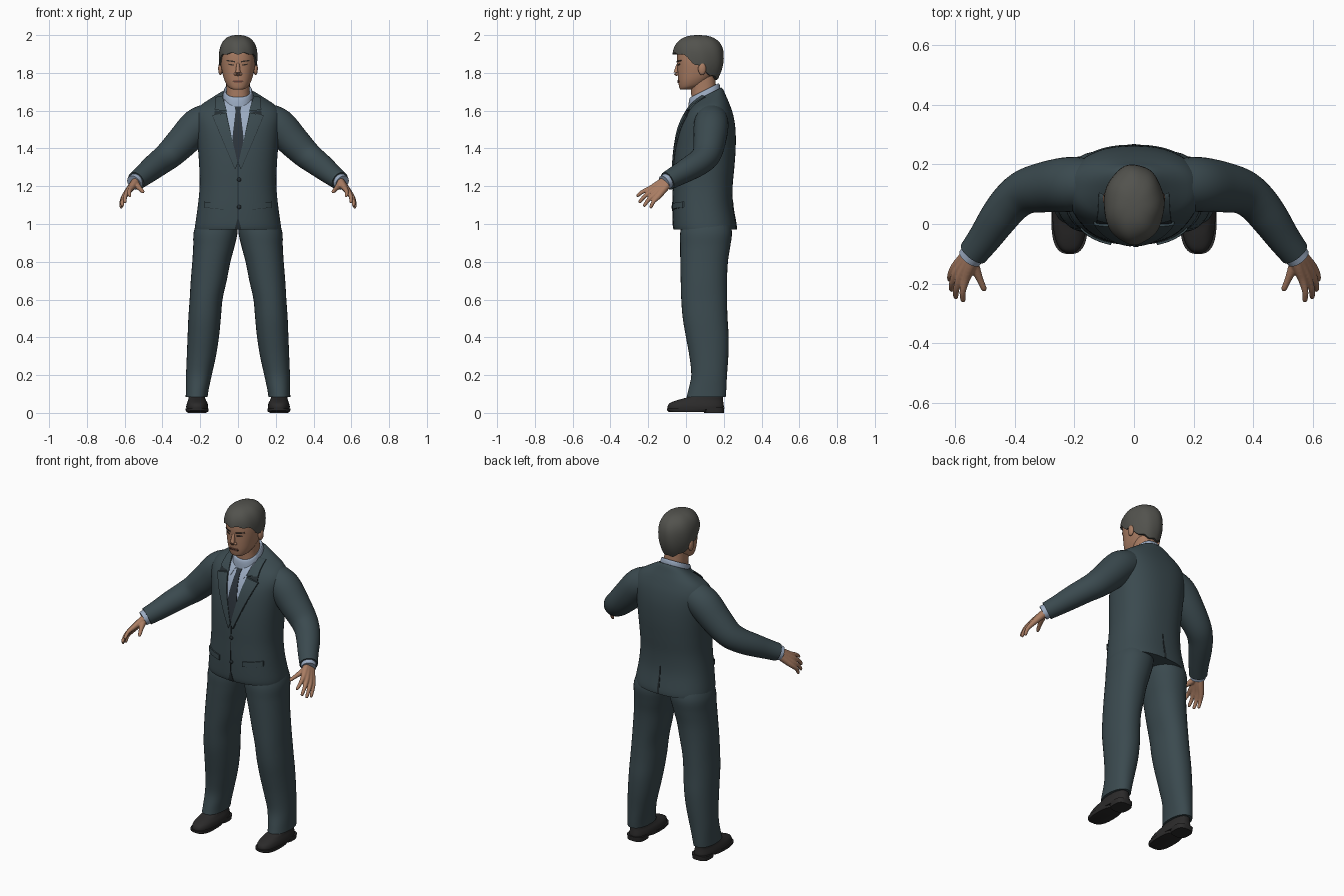
import bpy, bmesh, math
from mathutils import Vector
from mathutils.bvhtree import BVHTree

if "Cube" in bpy.data.objects:
    bpy.data.objects.remove(bpy.data.objects["Cube"])


def material(name, r, g, b):
    m = bpy.data.materials.new(name)
    m.diffuse_color = (r, g, b, 1)
    m.use_nodes = True
    m.node_tree.nodes["Principled BSDF"].inputs["Base Color"].default_value = m.diffuse_color
    return m


SUIT = material("slate_suit", .043, .068, .078)
SEAM = material("dark_seam", .018, .026, .03)
SHIRT = material("blue_shirt", .33, .41, .54)
TIE = material("dark_tie", .026, .035, .045)
SKIN = material("skin", .40, .205, .125)
LIP = material("lips", .27, .11, .075)
HAIR = material("grey_hair", .085, .085, .075)
DARK = material("eye_dark", .035, .025, .02)
SHOE = material("black_shoe", .024, .023, .023)


def finish(name, bm, mat, angle=45):
    bmesh.ops.recalc_face_normals(bm, faces=bm.faces)
    me = bpy.data.meshes.new(name)
    bm.to_mesh(me)
    bm.free()
    me.materials.append(mat)
    ob = bpy.data.objects.new(name, me)
    bpy.context.collection.objects.link(ob)
    bpy.ops.object.select_all(action='DESELECT')
    ob.select_set(True)
    bpy.context.view_layer.objects.active = ob
    bpy.ops.object.shade_smooth_by_angle(angle=math.radians(angle))
    return ob


def spline(rows, n=4):
    """Smooth curve through rows of numbers."""
    out = []
    for i in range(len(rows) - 1):
        a, b, c, d = (rows[min(max(i + k, 0), len(rows) - 1)] for k in (-1, 0, 1, 2))
        for j in range(n):
            t = j / n
            out.append([.5 * (2 * q + (r - p) * t + (2 * p - 5 * q + 4 * r - s) * t * t
                              + (3 * q - p - 3 * r + s) * t ** 3)
                        for p, q, r, s in zip(a, b, c, d)])
    return out + [list(rows[-1])]


def skin_rings(bm, rings):
    vs = [[bm.verts.new(p) for p in ring] for ring in rings]
    n = len(vs[0])
    for a, b in zip(vs, vs[1:]):
        for i in range(n):
            bm.faces.new((a[i], a[(i + 1) % n], b[(i + 1) % n], b[i]))
    bm.faces.new(vs[0])
    bm.faces.new(vs[-1])


def stack(name, rows, mat, s=1, exp=2.3, seg=36, n=4):
    """Upright form; rows are z, centre x, half width, front y, back y, tilt."""
    rings = []
    for z, cx, rx, yf, yb, tilt in spline(rows, n):
        ring = []
        for i in range(seg):
            a = 2 * math.pi * i / seg
            c, d = (math.copysign(abs(f(a)) ** (2 / exp), f(a)) for f in (math.cos, math.sin))
            dy = d * (yb - yf) / 2
            ring.append((s * (cx + rx * c), (yf + yb) / 2 + dy, z + tilt * dy))
        rings.append(ring)
    bm = bmesh.new()
    skin_rings(bm, rings)
    return finish(name, bm, mat)


def tube_rings(pts, s=1, seg=20, n=4):
    """Round sections along a path of x, y, z, radius."""
    rows = spline(pts, n)
    rings = []
    for i, row in enumerate(rows):
        t = Vector(rows[min(i + 1, len(rows) - 1)][:3]) - Vector(rows[max(i - 1, 0)][:3])
        u = t.cross(Vector((0, 0, 1))).normalized()
        v = u.cross(t).normalized()
        ring = []
        for k in range(seg):
            a = 2 * math.pi * k / seg
            p = Vector(row[:3]) + (u * math.cos(a) + v * math.sin(a)) * row[3]
            ring.append((s * p.x, p.y, p.z))
        rings.append(ring)
    return rings


def tube(name, pts, mat, s=1, **kw):
    bm = bmesh.new()
    skin_rings(bm, tube_rings(pts, s, **kw))
    return finish(name, bm, mat)


def ball(name, loc, size, mat):
    bm = bmesh.new()
    bmesh.ops.create_uvsphere(bm, u_segments=16, v_segments=10, radius=1)
    bmesh.ops.scale(bm, vec=size, verts=bm.verts)
    bmesh.ops.translate(bm, vec=loc, verts=bm.verts)
    return finish(name, bm, mat)


def tree(ob):
    return BVHTree.FromPolygons([v.co for v in ob.data.vertices],
                                [p.vertices[:] for p in ob.data.polygons])


def plate(name, surf, quads, mat, off, s=1, side=-1, n=8):
    """Thin plates laid on a surface; each quad is four x, z corners."""
    bm = bmesh.new()
    for quad in quads:
        a, b, c, d = (Vector((s * x, z)) for x, z in quad)
        grid = []
        for i in range(n + 1):
            row = []
            for j in range(n + 1):
                p = a.lerp(b, i / n).lerp(d.lerp(c, i / n), j / n)
                o = Vector((p.x, side * 2, p.y))
                loc, nor, _, _ = surf.ray_cast(o, Vector((0, -side, 0)))
                if loc is None:
                    loc, nor, _, _ = surf.find_nearest(Vector((p.x, side * .1, p.y)))
                row.append(bm.verts.new(loc + nor * off))
            grid.append(row)
        for i in range(n):
            for j in range(n):
                bm.faces.new((grid[i][j], grid[i + 1][j], grid[i + 1][j + 1], grid[i][j + 1]))
    rim = [e for e in bm.edges if e.is_boundary]
    new = bmesh.ops.extrude_edge_only(bm, edges=rim)["geom"]
    for v in new:
        if isinstance(v, bmesh.types.BMVert):
            v.co.y -= side * off * 1.1
    return finish(name, bm, mat)


# Jacket body
jacket = stack("jacket", [
    (.97, 0, .228, -.062, .266, 0), (1.0, 0, .226, -.068, .265, 0), (1.1, 0, .212, -.07, .248, 0),
    (1.2, 0, .203, -.068, .247, 0), (1.3, 0, .205, -.066, .256, 0), (1.4, 0, .212, -.058, .263, 0),
    (1.5, 0, .222, -.04, .262, 0), (1.57, 0, .228, -.015, .25, .05), (1.62, 0, .205, .008, .23, .15),
    (1.655, 0, .15, .025, .21, .3), (1.675, 0, .108, .033, .197, .45),
    (1.685, 0, .085, .038, .187, .5)], SUIT, seg=64, exp=2.35)
front = tree(jacket)

# Shirt front, tie, lapels and pockets
plate("shirt_front", front, [[(-.075, 1.66), (.075, 1.66), (.006, 1.33), (-.006, 1.33)]], SHIRT, .003, n=12)
plate("tie", front, [[(-.022, 1.642), (.022, 1.642), (.013, 1.595), (-.013, 1.595)],
                     [(-.013, 1.595), (.013, 1.595), (.03, 1.45), (-.03, 1.45)],
                     [(-.03, 1.45), (.03, 1.45), (.005, 1.33), (-.005, 1.33)]], TIE, .006)
for s, tag in ((-1, "right"), (1, "left")):
    plate(tag + "_collar_point", front,
          [[(.012, 1.645), (.07, 1.658), (.058, 1.6), (.042, 1.572)]], SHIRT, .007, s)
    plate(tag + "_lapel", front, [[(.062, 1.585), (.132, 1.57), (.014, 1.29), (.001, 1.32)]], SUIT, .009, s, n=12)
    plate(tag + "_jacket_collar", front,
          [[(.08, 1.672), (.115, 1.665), (.122, 1.6), (.058, 1.592)]], SUIT, .009, s)
    plate(tag + "_lapel_edge", front, [[(.132, 1.572), (.136, 1.572), (.017, 1.29), (.013, 1.29)],
                                       [(.064, 1.592), (.122, 1.6), (.126, 1.574), (.124, 1.573)]], SEAM, .003, s)
    plate(tag + "_pocket_flap", front, [[(.075, 1.108), (.175, 1.118), (.175, 1.088), (.075, 1.078)]], SUIT, .007, s)
    plate(tag + "_pocket_edge", front, [[(.075, 1.08), (.175, 1.09), (.175, 1.086), (.075, 1.076)]], SEAM, .003, s)
plate("front_opening", front, [[(-.002, 1.32), (.002, 1.32), (.002, 1.03), (-.002, 1.03)],
                               [(-.002, 1.03), (.002, 1.03), (.018, .972), (-.018, .972)]], SEAM, .003)
plate("back_vent", front, [[(-.002, 1.13), (.002, 1.13), (.007, .972), (-.007, .972)]], SEAM, .003, side=1)
for i, z in enumerate((1.235, 1.09)):
    ball(f"button_{i + 1}", (.006, -.072, z), (.011, .006, .011), SEAM)

# Shirt collar and neck
stack("shirt_collar", [(1.645, 0, .085, .012, .185, .5), (1.69, 0, .078, .015, .18, .5),
                       (1.708, 0, .072, .022, .172, .5), (1.70, 0, .06, .035, .16, .5)], SHIRT)
stack("neck", [(1.64, 0, .066, .03, .165, .2), (1.7, 0, .062, .027, .16, 0),
               (1.79, 0, .064, .02, .155, 0)], SKIN)

# Head
head = stack("head", [
    (1.712, 0, .026, -.02, .03, 0), (1.719, 0, .042, -.03, .07, .12), (1.735, 0, .058, -.036, .11, .15),
    (1.765, 0, .073, -.041, .14, .1), (1.8, 0, .083, -.044, .165, 0), (1.84, 0, .09, -.045, .18, 0),
    (1.88, 0, .092, -.047, .188, 0), (1.92, 0, .09, -.042, .186, 0), (1.955, 0, .072, -.01, .165, 0),
    (1.975, 0, .04, .03, .12, 0)], SKIN, seg=48)
face = tree(head)
tube("nose", [(0, -.038, 1.856, .006), (0, -.045, 1.835, .009), (0, -.05, 1.812, .012),
              (0, -.052, 1.799, .013), (0, -.043, 1.789, .008)], SKIN)
plate("mouth", face, [[(-.026, 1.762), (.026, 1.762), (.02, 1.747), (-.02, 1.747)]], LIP, .004)
plate("mouth_line", face, [[(-.028, 1.757), (.028, 1.757), (.028, 1.754), (-.028, 1.754)]], DARK, .005)
for s, tag in ((-1, "right"), (1, "left")):
    ball(tag + "_nostril", (s * .013, -.044, 1.794), (.009, .011, .008), SKIN)
    ball(tag + "_ear", (s * .093, .085, 1.822), (.012, .021, .034), SKIN)
    plate(tag + "_eye", face, [[(.021, 1.844), (.049, 1.849), (.05, 1.842), (.022, 1.838)]], DARK, .002, s)
    plate(tag + "_eyebrow", face, [[(.016, 1.863), (.058, 1.869), (.06, 1.863), (.016, 1.856)]], DARK, .004, s)

# Hair cap with a hairline high in front and low at the nape
bm = bmesh.new()
rings = []
LEVELS = 16
for k in range(-1, LEVELS + 1):
    t = max(k, 0) / LEVELS
    ring = []
    for i in range(56):
        a = 2 * math.pi * i / 56
        c, d = math.cos(a), math.sin(a)
        f = min(1, max(0, -d * 1.35))
        low = 1.842 - .077 * max(d, 0) ** .7 + .06 * f * f * (3 - 2 * f) + .005 * math.sin(9 * a)
        z = low + (2 - low) * math.sin(t * math.pi / 2)
        h = (z - 1.88) / .12
        w = max(0, 1 - h ** 2.5) ** .4 if h > 0 else 1 - .25 * h * h
        w = max(w, .02) * (1 + .012 * math.sin(7 * a + 4 * t)) * (.84 if k < 0 else 1)
        ring.append((.102 * w * c, .065 + .135 * w * d, z))
    rings.append(ring)
skin_rings(bm, rings)
finish("hair", bm, HAIR)

# Fingers: knuckle, then tip, from index to little finger
FINGERS = [((.565, -.185, 1.19), (.575, -.262, 1.147)), ((.583, -.18, 1.174), (.6, -.25, 1.113)),
           ((.596, -.165, 1.157), (.614, -.225, 1.093)), ((.602, -.146, 1.146), (.62, -.19, 1.085))]
ACROSS = Vector((.035, .04, -.045)).normalized()

for s, tag in ((-1, "right"), (1, "left")):
    # Sleeve and shirt cuff
    tube(tag + "_sleeve", [
        (.15, .135, 1.555, .085), (.215, .133, 1.52, .092), (.29, .125, 1.44, .086), (.36, .11, 1.37, .076),
        (.41, .075, 1.33, .069), (.455, .02, 1.295, .064), (.5, -.045, 1.258, .056),
        (.54, -.098, 1.228, .05)], SUIT, s, seg=32)
    tube(tag + "_cuff", [(.53, -.085, 1.236, .042), (.552, -.115, 1.218, .041)], SHIRT, s, seg=28)

    # Hand
    bm = bmesh.new()
    for i, (k, tip) in enumerate(FINGERS):
        k, tip = Vector(k), Vector(tip)
        wrist = Vector((.542, -.098, 1.226)) + ACROSS * (i - 1.5) * .009
        bend = k.lerp(tip, .5) + Vector((.005, -.003, .004))
        pts = [(*wrist, .021), (*wrist.lerp(k, .5), .019), (*k, .015), (*bend, .011),
               (*k.lerp(tip, .92), .009), (*tip, .004)]
        skin_rings(bm, tube_rings(pts, s, 12))
    skin_rings(bm, tube_rings([(.545, -.105, 1.22, .019), (.534, -.145, 1.203, .017),
                               (.518, -.185, 1.186, .012), (.505, -.215, 1.172, .01),
                               (.501, -.226, 1.167, .004)], s, 12))
    hand = finish(tag + "_hand", bm, SKIN)
    mod = hand.modifiers.new("fuse", 'REMESH')
    mod.mode, mod.voxel_size, mod.use_smooth_shade = 'VOXEL', .004, True
    mod = hand.modifiers.new("soften", 'SMOOTH')
    mod.factor, mod.iterations = .5, 3

    # Trouser leg
    stack(tag + "_trouser_leg", [
        (.083, .219, .058, .003, .21, 0), (.12, .216, .06, .012, .213, 0), (.2, .207, .068, .028, .217, 0),
        (.3, .194, .077, .018, .224, 0), (.4, .184, .083, .0, .226, 0), (.5, .177, .086, -.017, .22, 0),
        (.6, .169, .087, -.025, .217, 0), (.7, .155, .095, -.028, .217, 0), (.8, .141, .101, -.03, .222, 0),
        (.88, .128, .109, -.031, .234, 0), (.96, .118, .116, -.03, .243, 0),
        (1.04, .105, .1, -.01, .22, 0)], SUIT, s, exp=2.2)

    # Shoe: upper, sole and heel
    stack(tag + "_shoe", [
        (.018, .216, .057, -.096, .198, 0), (.035, .216, .058, -.097, .2, 0), (.052, .216, .054, -.085, .198, 0),
        (.068, .217, .047, -.045, .196, 0), (.085, .218, .043, .01, .195, 0),
        (.12, .218, .04, .045, .19, 0)], SHOE, s, exp=2.5)
    stack(tag + "_sole", [(.006, .216, .057, -.092, .12, 0), (.012, .216, .061, -.1, .125, 0),
                          (.024, .216, .061, -.101, .13, 0)], SHOE, s, exp=2.7, n=1)
    stack(tag + "_heel", [(0, .216, .05, .095, .2, 0), (.028, .216, .054, .09, .203, 0)], SHOE, s, exp=3, n=1)
